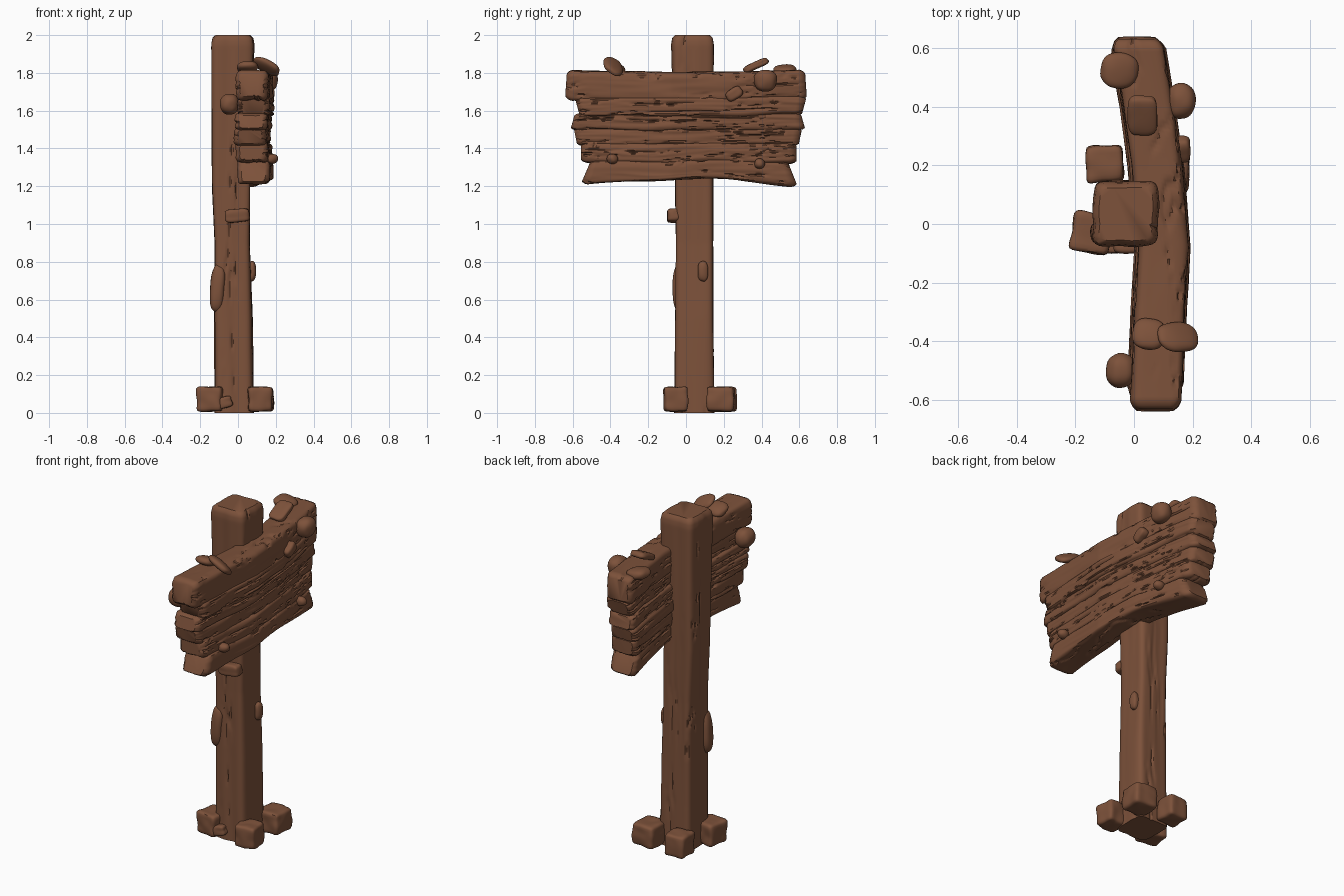
import bpy, bmesh, math
from mathutils import Vector, Euler, noise

cube = bpy.data.objects.get("Cube")
if cube:
    bpy.data.objects.remove(cube, do_unlink=True)

BROWN = (0.205, 0.084, 0.043, 1)
wood = bpy.data.materials.new("brown_wood")
wood.use_nodes = True
wood.diffuse_color = BROWN
bsdf = wood.node_tree.nodes["Principled BSDF"]
bsdf.inputs["Base Color"].default_value = BROWN
bsdf.inputs["Roughness"].default_value = 0.9


def finish(name, bm, angle=40):
    bmesh.ops.recalc_face_normals(bm, faces=bm.faces)
    mesh = bpy.data.meshes.new(name)
    bm.to_mesh(mesh)
    bm.free()
    mesh.materials.append(wood)
    obj = bpy.data.objects.new(name, mesh)
    bpy.context.collection.objects.link(obj)
    bpy.ops.object.select_all(action='DESELECT')
    obj.select_set(True)
    bpy.context.view_layer.objects.active = obj
    bpy.ops.object.shade_smooth_by_angle(angle=math.radians(angle))
    return obj


def lerp_keys(keys, t):
    """Smoothed interpolation of (position, value, ...) rows."""
    if t <= keys[0][0]:
        return keys[0][1:]
    for a, b in zip(keys, keys[1:]):
        if t <= b[0]:
            f = (t - a[0]) / (b[0] - a[0])
            return [p + (q - p) * f for p, q in zip(a[1:], b[1:])]
    return keys[-1][1:]


def section(count, power):
    """Unit rounded square."""
    pts = []
    for i in range(count):
        a = math.tau * i / count
        c, s = math.cos(a), math.sin(a)
        r = (abs(c) ** power + abs(s) ** power) ** (-1 / power)
        pts.append((c * r, s * r))
    return pts


def loft(name, rings):
    bm = bmesh.new()
    loops = [[bm.verts.new(p) for p in ring] for ring in rings]
    for a, b in zip(loops, loops[1:]):
        for i in range(len(a)):
            j = (i + 1) % len(a)
            bm.faces.new((a[i], a[j], b[j], b[i]))
    bm.faces.new(loops[0])
    bm.faces.new(loops[-1])
    return finish(name, bm)


def crack(p, width, lo):
    """Depth 0..1 of thin grain cracks at a stretched position."""
    line = max(0, 1 - abs(noise.noise(p)) / width)
    mask = noise.noise(p * 0.45 + Vector((9, 4, 7)))
    return line * min(1, max(0, (mask - lo) * 4))


# Post: x centre, y centre, x half width, y half width by height
POST = [(0, -0.02, 0.045, 0.103, 0.105), (0.5, -0.025, 0.045, 0.1, 0.1),
        (0.9, -0.03, 0.045, 0.092, 0.098), (1.2, -0.035, 0.043, 0.1, 0.1),
        (2, -0.028, 0.035, 0.112, 0.112)]
heights = [2 * i / 130 for i in range(129)] + [1.985, 2.0]
rings = []
for z in heights:
    cx, cy, hx, hy = lerp_keys(POST, z)
    end = lerp_keys([(1.95, 1), (1.985, 0.94), (2, 0.8)], z)[0]
    ring = []
    for u, v in section(72, 7):
        p = Vector((u * 2.2, v * 2.2, z * 1.3))
        k = 1 + 0.05 * noise.noise(p * 0.9) - 0.1 * crack(p, 0.07, 0.0)
        ring.append((cx + u * hx * end * k, cy + v * hy * end * k, z))
    rings.append(ring)
loft("post", rings)

# Board planks: bottom, top, -y end, +y end, x shift, end slant
PLANKS = [(1.2, 1.34, -0.53, 0.565, 0.004, -0.3),
          (1.32, 1.43, -0.555, 0.585, -0.004, 0),
          (1.415, 1.51, -0.585, 0.605, -0.012, 0.15),
          (1.495, 1.585, -0.6, 0.62, -0.006, -0.2),
          (1.57, 1.675, -0.575, 0.625, 0.006, 0.2),
          (1.65, 1.812, -0.635, 0.635, 0, -0.05)]
BOW = [(-0.63, 0.073), (-0.3, 0.087), (-0.08, 0.1), (0.2, 0.077),
       (0.4, 0.05), (0.63, 0.01)]

for n, (z0, z1, y0, y1, dx, slant) in enumerate(PLANKS):
    mid, half, length = (z0 + z1) / 2, (z1 - z0) / 2, y1 - y0
    steps = [0, 0.012] + [0.03 + (length - 0.06) * i / 90 for i in range(91)]
    steps += [length - 0.012, length]
    rings = []
    for d in steps:
        y = y0 + d
        end = lerp_keys([(0, 0.74), (0.012, 0.9), (0.03, 1)],
                        min(d, length - d))[0]
        cx = lerp_keys(BOW, y)[0] + dx
        cz = mid + 0.012 * noise.noise(Vector((y * 3, n * 5, 0)))
        if n == len(PLANKS) - 1:
            cz = mid + 0.012 * (y / 0.6) ** 2 - 0.008
        ring = []
        for u, v in section(64, 6):
            # Uneven faces with long grain steps
            p = Vector((u * 1.2 + n * 3.7, y * 3.2, v * 2.4 + n))
            rough = 0.05 * noise.noise(p * 1.3) - 0.13 * crack(p * 1.4, 0.12, -0.15)
            z = cz + v * half * end * (1 + rough)
            if n == 0 and v < 0:
                z += 0.037 * -v * (1 - (y / 0.55) ** 2)
            x = cx + u * 0.086 * end * (1 + rough)
            slide = slant * v * half * (2 * d / length - 1)
            ring.append((x, y + slide, z))
        rings.append(ring)
    loft(f"board_plank_{n + 1}", rings)


def lump(name, centre, size, rot=(0, 0, 0), power=2.0):
    """Rounded pebble, chip or block; higher power is boxier."""
    bm = bmesh.new()
    bmesh.ops.create_cube(bm, size=2)
    bmesh.ops.subdivide_edges(bm, edges=bm.edges, cuts=9, use_grid_fill=True)
    turn = Euler([math.radians(a) for a in rot]).to_matrix()
    for v in bm.verts:
        c = v.co
        r = sum(abs(a) ** power for a in c) ** (-1 / power)
        k = r * (1 + 0.08 * noise.noise(c * r * 1.2 + Vector(centre) * 9))
        local = Vector([a * k * s / 2 for a, s in zip(c, size)])
        v.co = turn @ local + Vector(centre)
    return finish(name, bm, 50)


# Blocks around the foot
for i, (x, y, size, spin) in enumerate([
        (-0.1, 0.205, 0.125, 3), (-0.145, -0.03, 0.135, -10),
        (0.115, -0.055, 0.125, 4), (0.115, 0.185, 0.145, -4)]):
    lump(f"foot_block_{i + 1}", (x, y, 0.073), (size, size, 0.13), (0, 0, spin), 9)
lump("foot_wedge", (-0.09, -0.07, 0.05), (0.12, 0.06, 0.06), (0, -15, 0), 5)

# Chips resting on the top edge
lump("top_chip_1", (0.03, 0.37, 1.84), (0.1, 0.14, 0.04), (25, 0, 0), 4)
lump("top_chip_2", (-0.05, 0.525, 1.812), (0.13, 0.12, 0.06), (0, 10, 0), 2.5)
lump("top_chip_3", (0.05, -0.375, 1.83), (0.11, 0.11, 0.05), (-20, 0, 0), 2.5)
lump("top_chip_4", (0.15, -0.385, 1.835), (0.15, 0.11, 0.045), (-30, 28, 0), 2.5)

# Knobs and pegs on the board faces
lump("front_knob", (0.16, 0.42, 1.76), (0.1, 0.12, 0.115), power=2.3)
lump("front_chip", (0.163, 0.255, 1.69), (0.06, 0.09, 0.06), (30, 0, 0), 3.5)
lump("lower_peg_1", (0.178, -0.39, 1.345), (0.07, 0.06, 0.055))
lump("lower_peg_2", (0.148, 0.39, 1.32), (0.07, 0.055, 0.055))
lump("back_knob", (-0.045, -0.5, 1.635), (0.1, 0.12, 0.11), power=2.3)

# Knots on the post
lump("post_nub", (-0.005, -0.065, 1.045), (0.13, 0.07, 0.07), (0, -5, 0), 5)
lump("corner_knot", (-0.108, -0.03, 0.66), (0.08, 0.08, 0.26), (0, 4, 0), 2.5)
lump("side_knot", (0.073, 0.09, 0.75), (0.045, 0.055, 0.11), power=2.5)
